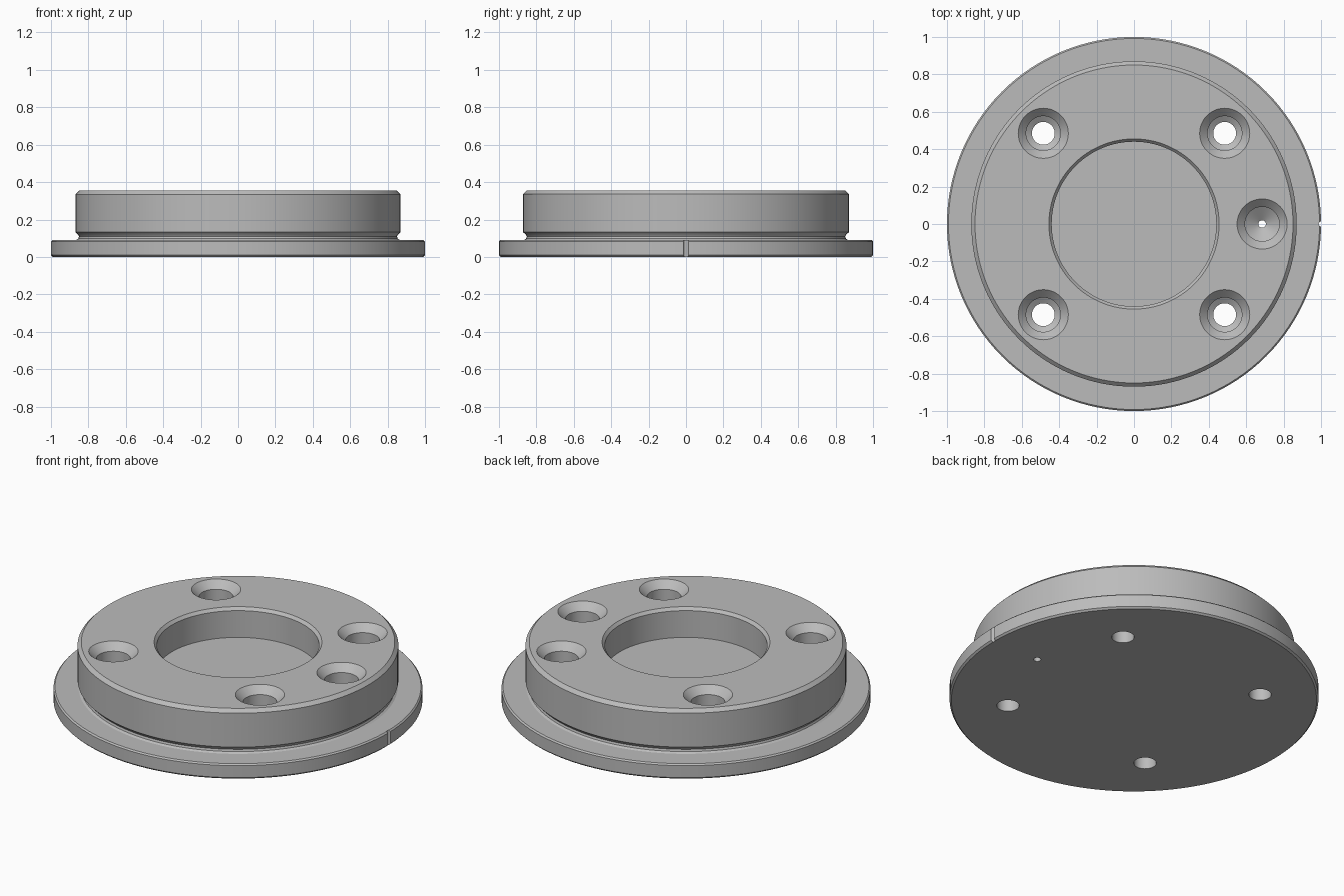
import bpy, bmesh, math

cube = bpy.data.objects.get("Cube")
if cube:
    bpy.data.objects.remove(cube)

# One plain machined grey
grey = bpy.data.materials.new("machined grey")
grey.use_nodes = True
colour = (0.5, 0.5, 0.5, 1)
grey.diffuse_color = colour
bsdf = next(n for n in grey.node_tree.nodes if n.type == 'BSDF_PRINCIPLED')
bsdf.inputs["Base Color"].default_value = colour


def turned(name, profile, x=0, y=0, steps=48):
    """Turn a (radius, height) profile about z and cap both ends."""
    bm = bmesh.new()
    rings = []
    for r, z in profile:
        rings.append([bm.verts.new((x + r * math.cos(a), y + r * math.sin(a), z))
                      for a in (math.tau * i / steps for i in range(steps))])
    for low, high in zip(rings, rings[1:]):
        for i in range(steps):
            j = (i + 1) % steps
            bm.faces.new((low[i], low[j], high[j], high[i]))
    bm.faces.new(rings[0])
    bm.faces.new(rings[-1])
    bmesh.ops.recalc_face_normals(bm, faces=bm.faces)
    mesh = bpy.data.meshes.new(name)
    bm.to_mesh(mesh)
    bm.free()
    mesh.materials.append(grey)
    obj = bpy.data.objects.new(name, mesh)
    bpy.context.collection.objects.link(obj)
    return obj


# Flange, undercut neck, raised body and blind centre recess
flange = [(0.99, 0), (1, 0.01), (1, 0.082), (0.992, 0.09)]
neck = [(0.866, 0.09), (0.854, 0.098), (0.85, 0.11), (0.856, 0.12), (0.87, 0.132)]
body = [(0.87, 0.335), (0.85, 0.355)]
recess = [(0.455, 0.355), (0.44, 0.338), (0.44, 0.178)]
plate = turned("flanged_plate", flange + neck + body + recess, steps=128)

# Countersunk, stepped screw holes and one pin hole
mouth = [(0.154, 0.375), (0.092, 0.313), (0.092, 0.15)]
screw = mouth + [(0.061, 0.13), (0.061, -0.05)]
pin = mouth + [(0.02, 0.1), (0.02, -0.05)]
cutters = [turned("screw_hole_cutter", screw, sx * 0.485, sy * 0.485)
           for sx in (-1, 1) for sy in (-1, 1)]
cutters.append(turned("pin_hole_cutter", pin, 0.685, 0))

# Index notch in the flange rim
cutters.append(turned("notch_cutter", [(0.013, -0.05), (0.013, 0.2)], 1, 0, 16))

for cutter in cutters:
    cutter.hide_render = True
    cut = plate.modifiers.new(cutter.name, 'BOOLEAN')
    cut.operation = 'DIFFERENCE'
    cut.solver = 'EXACT'
    cut.object = cutter

# Apply the cuts and remove the helpers
bpy.ops.object.select_all(action='DESELECT')
plate.select_set(True)
bpy.context.view_layer.objects.active = plate
for cutter in cutters:
    bpy.ops.object.modifier_apply(modifier=cutter.name)
    bpy.data.objects.remove(cutter)
bpy.ops.object.shade_smooth_by_angle(angle=math.radians(28))
